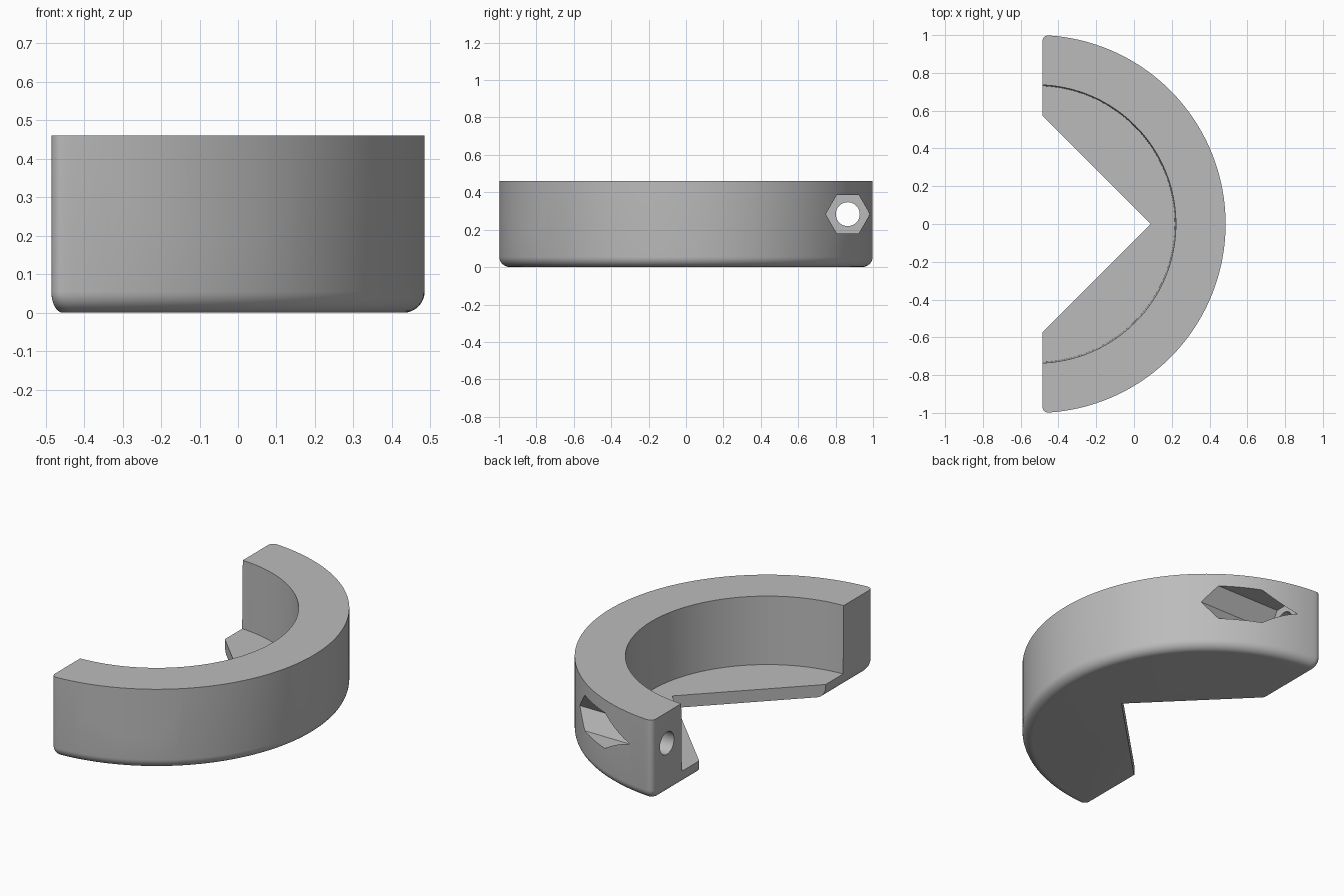
import bpy, bmesh, math
from mathutils import Matrix

cube = bpy.data.objects.get("Cube")
if cube:
    bpy.data.objects.remove(cube)

CX, R = -0.515, 1.0           # centre and radius of the ring
END, APEX = -0.485, 0.088     # cut end plane and tip of the floor notch
TOP, FLOOR = 0.46, 0.07
FILLET, CORNER = 0.055, 0.03

grey = bpy.data.materials.new("grey")
grey.use_nodes = True
grey.diffuse_color = (0.5, 0.5, 0.5, 1)
grey.node_tree.nodes["Principled BSDF"].inputs["Base Color"].default_value = (0.5, 0.5, 0.5, 1)


def make_object(name, bm):
    bmesh.ops.recalc_face_normals(bm, faces=bm.faces)
    mesh = bpy.data.meshes.new(name)
    bm.to_mesh(mesh)
    bm.free()
    mesh.materials.append(grey)
    obj = bpy.data.objects.new(name, mesh)
    bpy.context.collection.objects.link(obj)
    return obj


def outline(radius, end):
    """Half-ring outline with rounded outer corners and a V notch."""
    px = end + CORNER
    py = math.sqrt((radius - CORNER) ** 2 - (px - CX) ** 2)
    a = math.atan2(py, px - CX)
    upper = [(CX + radius * math.cos(a * i / 64), radius * math.sin(a * i / 64))
             for i in range(1, 65)]
    for i in range(1, 7):
        t = a + (math.pi - a) * i / 6
        upper.append((px + CORNER * math.cos(t), py + CORNER * math.sin(t)))
    upper.append((end, APEX - end))
    lower = [(x, -y) for x, y in reversed(upper)]
    return [(CX + radius, 0)] + upper + [(APEX, 0)] + lower


# Body: stacked outlines that round off the bottom edge
layers = []
for i in range(9):
    t = math.pi / 2 * i / 8
    inset = 1 - math.sin(t)
    layers.append((FILLET * (1 - math.cos(t)), FILLET * inset, CORNER * inset))
layers.append((TOP, 0, 0))

bm = bmesh.new()
loops = [[bm.verts.new((x, y, z)) for x, y in outline(R - dr, END + dx)]
         for z, dr, dx in layers]
for low, high in zip(loops, loops[1:]):
    n = len(low)
    for i in range(n):
        j = (i + 1) % n
        bm.faces.new((low[i], low[j], high[j], high[i]))
bm.faces.new(loops[0])
bm.faces.new(loops[-1])
body = make_object("half_ring_body", bm)


def prism(name, sides, r1, r2, start, length, y=0, z=0, along_x=False):
    """Cutter whose axis runs up z, or along x."""
    bm = bmesh.new()
    bmesh.ops.create_cone(bm, cap_ends=True, segments=sides, radius1=r1, radius2=r2,
                          depth=length)
    if along_x:
        # Rotate so that a hexagon points sideways
        turn = Matrix.Rotation(math.pi / 2, 4, 'X') @ Matrix.Rotation(math.pi / 2, 4, 'Y')
        turn = Matrix.Rotation(math.pi / 2, 4, 'Y') @ Matrix.Rotation(math.pi / 2, 4, 'Z')
        bm.transform(turn)
        vs = [v.co for v in bm.verts]
        if sides == 6 and max(v.y for v in vs) < r1 * 0.95:
            bm.transform(Matrix.Rotation(math.pi / 6, 4, 'X'))
        bm.transform(Matrix.Translation((start + length / 2, y, z)))
    else:
        bm.transform(Matrix.Translation((CX, y, start + length / 2)))
    return make_object(name, bm)


# Recess, bolt holes and hexagonal nut pockets
cutters = [prism("recess_cutter", 160, 0.731, 0.737, FLOOR, TOP - FLOOR + 0.02)]
for s in (-1, 1):
    cutters.append(prism("nut_pocket_cutter", 6, 0.118, 0.118, -0.338, 1.0,
                         s * 0.865, 0.283, True))
    cutters.append(prism("bolt_hole_cutter", 40, 0.064, 0.064, -0.7, 0.6,
                         s * 0.865, 0.283, True))

bpy.ops.object.select_all(action='DESELECT')
bpy.context.view_layer.objects.active = body
body.select_set(True)
for c in cutters:
    c.hide_render = True
    mod = body.modifiers.new("cut", 'BOOLEAN')
    mod.operation = 'DIFFERENCE'
    mod.solver = 'EXACT'
    mod.object = c
    bpy.ops.object.modifier_apply(modifier=mod.name)
    bpy.data.objects.remove(c)

bpy.ops.object.shade_smooth_by_angle(angle=math.radians(30))
